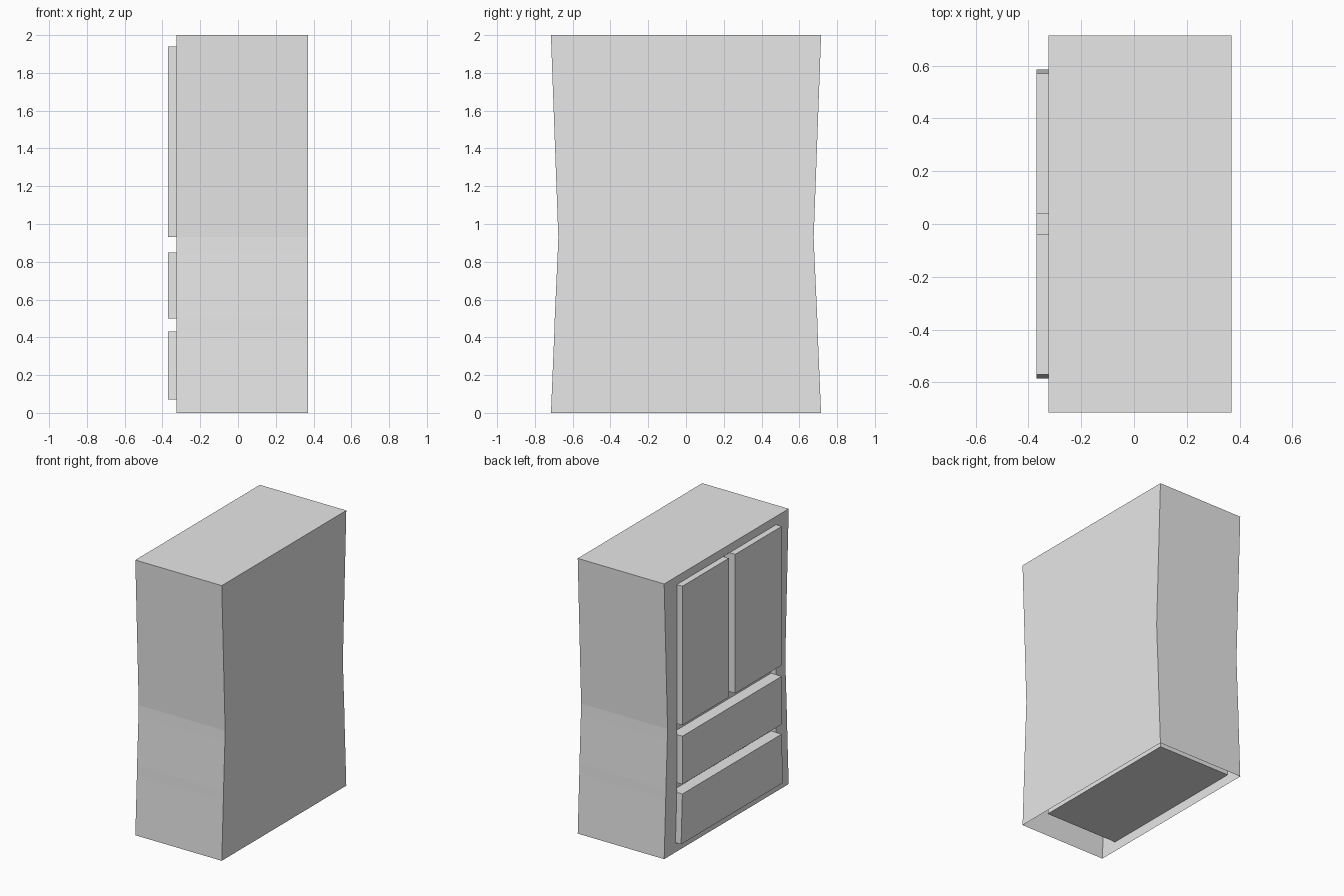
import bpy, bmesh

cube = bpy.data.objects.get("Cube")
if cube:
    bpy.data.objects.remove(cube, do_unlink=True)

grey = bpy.data.materials.new("plain_grey")
grey.use_nodes = True
grey.diffuse_color = (0.8, 0.8, 0.8, 1)
grey.node_tree.nodes["Principled BSDF"].inputs["Base Color"].default_value = grey.diffuse_color

FACE, REAR, RECESS, DEPTH, FRONT = -0.325, 0.37, -0.285, 0.26, -0.37
BOTTOM, TOP = 0.07, 1.94


def loft(name, sections, cap_bottom=True):
    """Skin closed sections, each a height and a list of x, y points."""
    bm = bmesh.new()
    rings = [[bm.verts.new((x, y, z)) for x, y in pts] for z, pts in sections]
    for low, high in zip(rings, rings[1:]):
        n = len(low)
        for i in range(n):
            j = (i + 1) % n
            bm.faces.new((low[i], low[j], high[j], high[i]))
    bm.faces.new(rings[-1])
    if cap_bottom:
        bm.faces.new(rings[0][::-1])
    bmesh.ops.remove_doubles(bm, verts=bm.verts, dist=0.0001)
    bmesh.ops.recalc_face_normals(bm, faces=bm.faces)
    mesh = bpy.data.meshes.new(name)
    bm.to_mesh(mesh)
    bm.free()
    mesh.materials.append(grey)
    obj = bpy.data.objects.new(name, mesh)
    bpy.context.collection.objects.link(obj)
    return obj


def outline(half, inner, recess):
    """Cabinet plan with a shallow recess in its door side."""
    return [(FACE, -half), (REAR, -half), (REAR, half), (FACE, half),
            (FACE, inner), (recess, inner), (recess, -inner), (FACE, -inner)]


def box(name, z0, z1, low, high):
    """Box between two heights, with a y range at each."""
    plan = lambda a, b: [(FRONT, a), (DEPTH, a), (DEPTH, b), (FRONT, b)]
    return loft(name, [(z0, plan(*low)), (z1, plan(*high))])


# Waisted cabinet shell, open underneath
loft("cabinet_shell", [
    (0, outline(0.715, 0.585, FACE)),
    (BOTTOM, outline(0.712, 0.585, FACE)),
    (BOTTOM, outline(0.712, 0.585, RECESS)),
    (0.43, outline(0.697, 0.57, RECESS)),
    (0.5, outline(0.695, 0.57, RECESS)),
    (0.85, outline(0.679, 0.57, RECESS)),
    (0.93, outline(0.676, 0.57, RECESS)),
    (TOP, outline(0.713, 0.57, RECESS)),
    (TOP, outline(0.713, 0.57, FACE)),
    (2, outline(0.715, 0.57, FACE)),
], cap_bottom=False)

# Drawers, the lower one flared with the shell
box("lower_drawer", BOTTOM, 0.43, (-0.585, 0.585), (-0.57, 0.57))
box("upper_drawer", 0.5, 0.85, (-0.57, 0.57), (-0.57, 0.57))

# Pair of doors
for name, side in (("rear_door", 1), ("front_door", -1)):
    span = sorted((side * 0.037, side * 0.57))
    box(name, 0.93, TOP, span, span)
